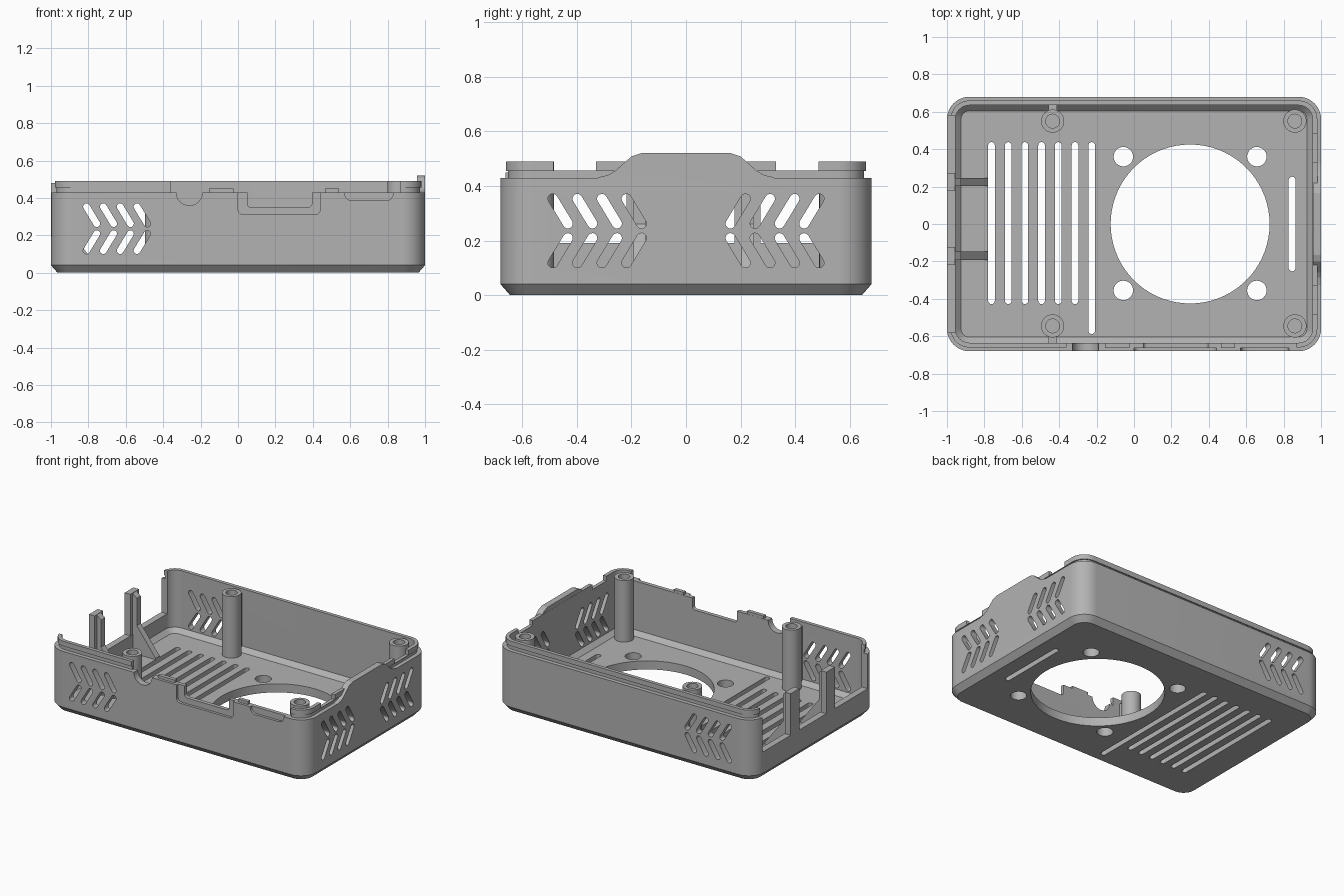
import bpy, bmesh, math

cube = bpy.data.objects.get("Cube")
if cube:
    bpy.data.objects.remove(cube, do_unlink=True)

grey = bpy.data.materials.new("mid grey plastic")
grey.use_nodes = True
GREY = (0.45, 0.45, 0.45, 1)
grey.diffuse_color = GREY
grey.node_tree.nodes["Principled BSDF"].inputs["Base Color"].default_value = GREY

HX, HY, RIM, TOP, FLOOR = 1.0, 0.68, 0.43, 0.49, 0.06


def finish(bm, name):
    bmesh.ops.recalc_face_normals(bm, faces=bm.faces)
    mesh = bpy.data.meshes.new(name)
    bm.to_mesh(mesh)
    bm.free()
    mesh.materials.append(grey)
    obj = bpy.data.objects.new(name, mesh)
    bpy.context.collection.objects.link(obj)
    return obj


def smooth(obj):
    bpy.ops.object.select_all(action='DESELECT')
    obj.select_set(True)
    bpy.context.view_layer.objects.active = obj
    bpy.ops.object.shade_smooth_by_angle(angle=math.radians(30))


def loft(bm, rings):
    """Skin matching closed rings and cap both ends."""
    loops = [[bm.verts.new(p) for p in ring] for ring in rings]
    n = len(loops[0])
    for a, b in zip(loops, loops[1:]):
        for i in range(n):
            j = (i + 1) % n
            bm.faces.new((a[i], a[j], b[j], b[i]))
    bm.faces.new(loops[0])
    bm.faces.new(loops[-1])


def prism(bm, pts, axis, lo, hi):
    """Extrude a flat outline along one axis."""
    place = {'x': lambda a, b, t: (t, a, b),
             'y': lambda a, b, t: (a, t, b),
             'z': lambda a, b, t: (a, b, t)}[axis]
    loft(bm, [[place(a, b, t) for a, b in pts] for t in (lo, hi)])


def rect(a0, a1, b0, b1):
    return [(a0, b0), (a1, b0), (a1, b1), (a0, b1)]


def arc(cx, cy, r, start, sweep, n):
    return [(cx + r * math.cos(start + sweep * i / n),
             cy + r * math.sin(start + sweep * i / n)) for i in range(n + 1)]


def circle(cx, cy, r, n=32):
    return arc(cx, cy, r, 0, math.tau, n)[:-1]


def capsule(p, q, r=0.018):
    ang = math.atan2(q[1] - p[1], q[0] - p[0])
    return (arc(*q, r, ang - math.pi / 2, math.pi, 8)
            + arc(*p, r, ang + math.pi / 2, math.pi, 8))


def rounded_rect(inset, z, radius=0.12):
    r = radius - inset
    pts = []
    for k, (sx, sy) in enumerate([(1, 1), (-1, 1), (-1, -1), (1, -1)]):
        pts += arc(sx * (HX - radius), sy * (HY - radius), r,
                   k * math.pi / 2, math.pi / 2, 10)
    return [(x, y, z) for x, y in pts]


def notch(x0, x1, bottom, r):
    """Upward-open cutout with rounded lower corners."""
    return ([(x1, 0.6), (x0, 0.6)]
            + arc(x0 + r, bottom + r, r, math.pi, math.pi / 2, 6)
            + arc(x1 - r, bottom + r, r, -math.pi / 2, math.pi / 2, 6))


# Tray with bevelled base, snap lip and chamfered inner floor
bm = bmesh.new()
loft(bm, [rounded_rect(i, z) for i, z in [
    (0.035, 0), (0, 0.04), (0, RIM), (0.028, RIM), (0.028, 0.455), (0.02, 0.455),
    (0.02, TOP), (0.045, TOP), (0.045, 0.09), (0.075, FLOOR)]])
case = finish(bm, "case_tray")

cutters = []


def cutter(shapes, name):
    bm = bmesh.new()
    for shape in shapes:
        prism(bm, *shape)
    obj = finish(bm, name)
    obj.hide_render = True
    cutters.append(obj)


# Floor: fan opening, screw holes and slots
floor = [(circle(0.3, 0, 0.425, 72), 'z', -0.1, 0.2)]
for x in (-0.057, 0.657):
    for y in (-0.355, 0.36):
        floor.append((circle(x, y, 0.052), 'z', -0.1, 0.2))
for i in range(7):
    x = -0.762 + 0.0893 * i
    end = -0.57 if i == 6 else -0.41
    floor.append((capsule((x, end), (x, 0.42)), 'z', -0.1, 0.2))
floor.append((capsule((0.845, -0.235), (0.845, 0.235)), 'z', -0.1, 0.2))
cutter(floor, "floor_cutter")

# Chevron vents in the long walls and the right-hand end wall
long_vents, end_vents = [], []
for i in range(4):
    for z_out, z_in in ((0.353, 0.262), (0.118, 0.209)):
        x = -0.81 + 0.09 * i
        long_vents.append((capsule((x, z_out), (x + 0.055, z_in)), 'y', -0.8, 0.8))
        for s in (-1, 1):
            y = 0.488 - 0.09 * i
            end_vents.append((capsule((s * y, z_out), (s * (y - 0.055), z_in)),
                              'x', 0.9, 1.1))
cutter(long_vents, "long_wall_vent_cutter")
cutter(end_vents, "end_wall_vent_cutter")

# Connector openings: lowered front rim, port notches, open left end, lip gaps
cutter([(rect(-0.36, 0.87, RIM, 0.7), 'y', -0.8, -0.6)], "front_rim_cutter")
cutter([(notch(-0.33, -0.19, 0.36, 0.069), 'y', -0.8, -0.6),
        (notch(0.05, 0.395, 0.35, 0.02), 'y', -0.8, -0.6)], "front_port_cutter")
cutter([(notch(0, 0.44, 0.31, 0.03), 'y', -0.8, -0.662),
        (notch(0.57, 0.83, 0.385, 0.04), 'y', -0.8, -0.662)], "front_recess_cutter")
cutter([(rect(-0.58, 0.58, 0.19, 0.7), 'x', -1.1, -0.9)], "left_end_cutter")
cutter([(rect(s * 0.33, s * 0.485, 0.456, 0.7), 'x', 0.9, 1.1) for s in (-1, 1)],
       "right_lip_cutter")

bpy.context.view_layer.objects.active = case
for c in cutters:
    mod = case.modifiers.new(c.name, 'BOOLEAN')
    mod.operation = 'DIFFERENCE'
    mod.solver = 'EXACT'
    mod.object = c
    bpy.ops.object.modifier_apply(modifier=mod.name)
for c in cutters:
    bpy.data.objects.remove(c, do_unlink=True)
smooth(case)

# Raised tab on the right-hand wall
bm = bmesh.new()
half = [(0.34, 0.42), (0.32, 0.432), (0.285, 0.44), (0.26, 0.455),
        (0.2, 0.508), (0.165, 0.52)]
prism(bm, half + [(-y, z) for y, z in reversed(half)], 'x', 0.956, 1.0)
finish(bm, "right_wall_tab")

# Small locating tabs on the front rim
bm = bmesh.new()
for x0, x1 in ((-0.155, -0.025), (0.465, 0.54)):
    prism(bm, rect(x0, x1, 0.41, 0.45), 'y', -0.662, -0.636)
finish(bm, "front_rim_tabs")

# Hollow screw posts
for x, side in ((-0.435, "left"), (0.86, "right")):
    for y, end in ((-0.545, "front"), (0.55, "back")):
        bm = bmesh.new()
        loft(bm, [[(a, b, z) for a, b in circle(x, y, r)] for r, z in
                  ((0.062, 0.05), (0.062, TOP), (0.037, TOP), (0.037, 0.25))])
        smooth(finish(bm, f"{end}_{side}_screw_post"))

# Webs tying the left screw posts to the walls
bm = bmesh.new()
for s in (-1, 1):
    prism(bm, rect(-0.457, -0.413, s * 0.6, s * 0.645), 'z', 0.05, 0.46)
finish(bm, "post_webs")

# Uprights with gussets across the open left end
for y, end in ((-0.17, "front"), (0.225, "back")):
    bm = bmesh.new()
    prism(bm, rect(-1, -0.957, y - 0.048, y + 0.048), 'z', 0.1, 0.48)
    prism(bm, [(-0.96, 0.05), (-0.78, 0.05), (-0.78, 0.07), (-0.925, 0.26),
               (-0.925, 0.45), (-0.96, 0.48)], 'y', y - 0.022, y + 0.022)
    finish(bm, f"{end}_upright")
